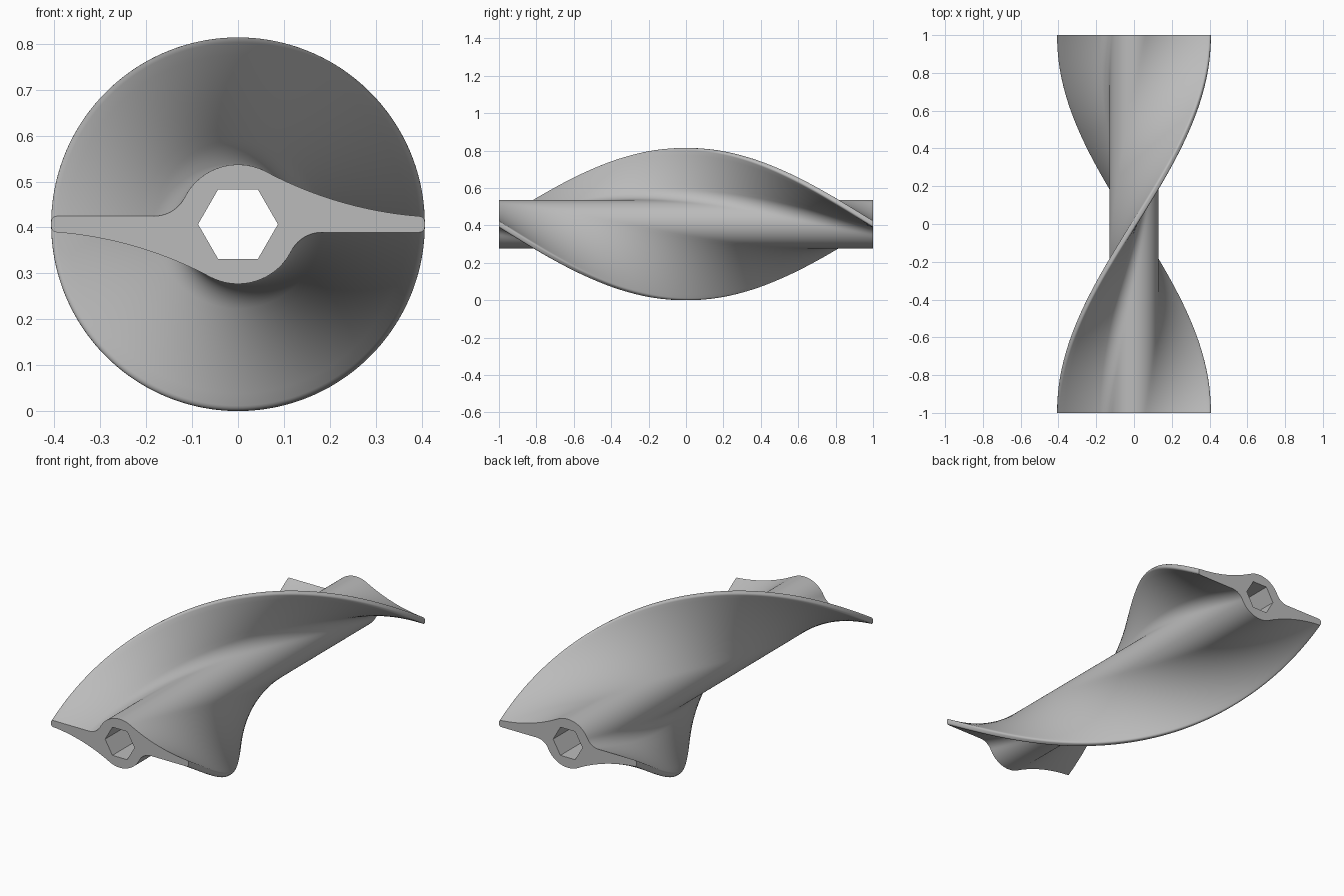
import bpy
import bmesh
from math import sin, cos, pi, radians, atan2, sqrt, hypot

if "Cube" in bpy.data.objects:
    bpy.data.objects.remove(bpy.data.objects["Cube"])

LENGTH, TIP, HALF, HUB = 2.0, 0.407, 0.0175, 0.13
CORNER, FILLET, SWEEP = 0.012, 0.075, radians(62)
HEX, AXIS_Z, SECTIONS = 0.087, 0.407, 96


def arc(cx, cz, r, a0, a1, n):
    return [(cx + r * cos(a0 + (a1 - a0) * i / n),
             cz + r * sin(a0 + (a1 - a0) * i / n)) for i in range(n + 1)]


def half_profile():
    """Upper half of the blade section, from the right tip to the left tip."""
    # rounded right tip corner
    pts = arc(TIP - CORNER, HALF - CORNER, CORNER, 0, pi / 2, 5)
    tx, tz = pts[-1]
    # long sweeping arc, tangent to the hub and ending at the tip
    c, s = cos(SWEEP), sin(SWEEP)
    d = (tx * tx + tz * tz - HUB ** 2) / (2 * (c * tx + s * tz - HUB))
    cx, cz = d * c, d * s
    pts += arc(cx, cz, d - HUB, atan2(tz - cz, tx - cx), SWEEP - pi, 20)[1:]
    # round hub
    fz = HALF + FILLET
    fx = -sqrt((HUB + FILLET) ** 2 - fz ** 2)
    hub_end = atan2(fz, fx)
    pts += arc(0, 0, HUB, SWEEP, hub_end, 18)[1:]
    # tight fillet down to the flat blade
    pts += arc(fx, fz, FILLET, hub_end - pi, -pi / 2, 10)[1:]
    # flat blade and rounded left tip corner
    end = -TIP + CORNER
    pts += [(fx + (end - fx) * i / 8, HALF) for i in range(1, 8)]
    pts += arc(end, HALF - CORNER, CORNER, pi / 2, pi, 5)
    return pts


half = half_profile()
profile = half + [(-x, -z) for x, z in half]
bore = [(HEX * cos(i * pi / 3), HEX * sin(i * pi / 3)) for i in range(6)]


def add_loop(bm, pts, y, turn):
    c, s = cos(turn), sin(turn)
    return [bm.verts.new((x * c - z * s, y, x * s + z * c + AXIS_Z)) for x, z in pts]


def bridge(bm, a, b):
    for i in range(len(a)):
        j = (i + 1) % len(a)
        bm.faces.new((a[i], a[j], b[j], b[i]))


bm = bmesh.new()
# twisted outer skin, half a turn from front to back
skin = [add_loop(bm, profile, -LENGTH / 2 + LENGTH * k / SECTIONS, -pi * k / SECTIONS)
        for k in range(SECTIONS + 1)]
for a, b in zip(skin, skin[1:]):
    bridge(bm, a, b)
# straight hexagonal bore
holes = [add_loop(bm, bore, y, 0) for y in (-LENGTH / 2, LENGTH / 2)]
bridge(bm, holes[0], holes[1])
# flat end caps around the bore
for outer, inner in ((skin[0], holes[0]), (skin[-1], holes[1])):
    edges = [bm.edges.get((loop[i], loop[i - 1]))
             for loop in (outer, inner) for i in range(len(loop))]
    bmesh.ops.triangle_fill(bm, use_beauty=True, use_dissolve=False, edges=edges)
bmesh.ops.recalc_face_normals(bm, faces=bm.faces)

mesh = bpy.data.meshes.new("twisted_blade")
bm.to_mesh(mesh)
bm.free()
blade = bpy.data.objects.new("twisted_blade", mesh)
bpy.context.collection.objects.link(blade)

grey = bpy.data.materials.new("plain grey")
grey.diffuse_color = (0.5, 0.5, 0.5, 1)
grey.use_nodes = True
grey.node_tree.nodes["Principled BSDF"].inputs["Base Color"].default_value = grey.diffuse_color
mesh.materials.append(grey)

bpy.context.view_layer.objects.active = blade
blade.select_set(True)
bpy.ops.object.shade_smooth_by_angle(angle=radians(35))
